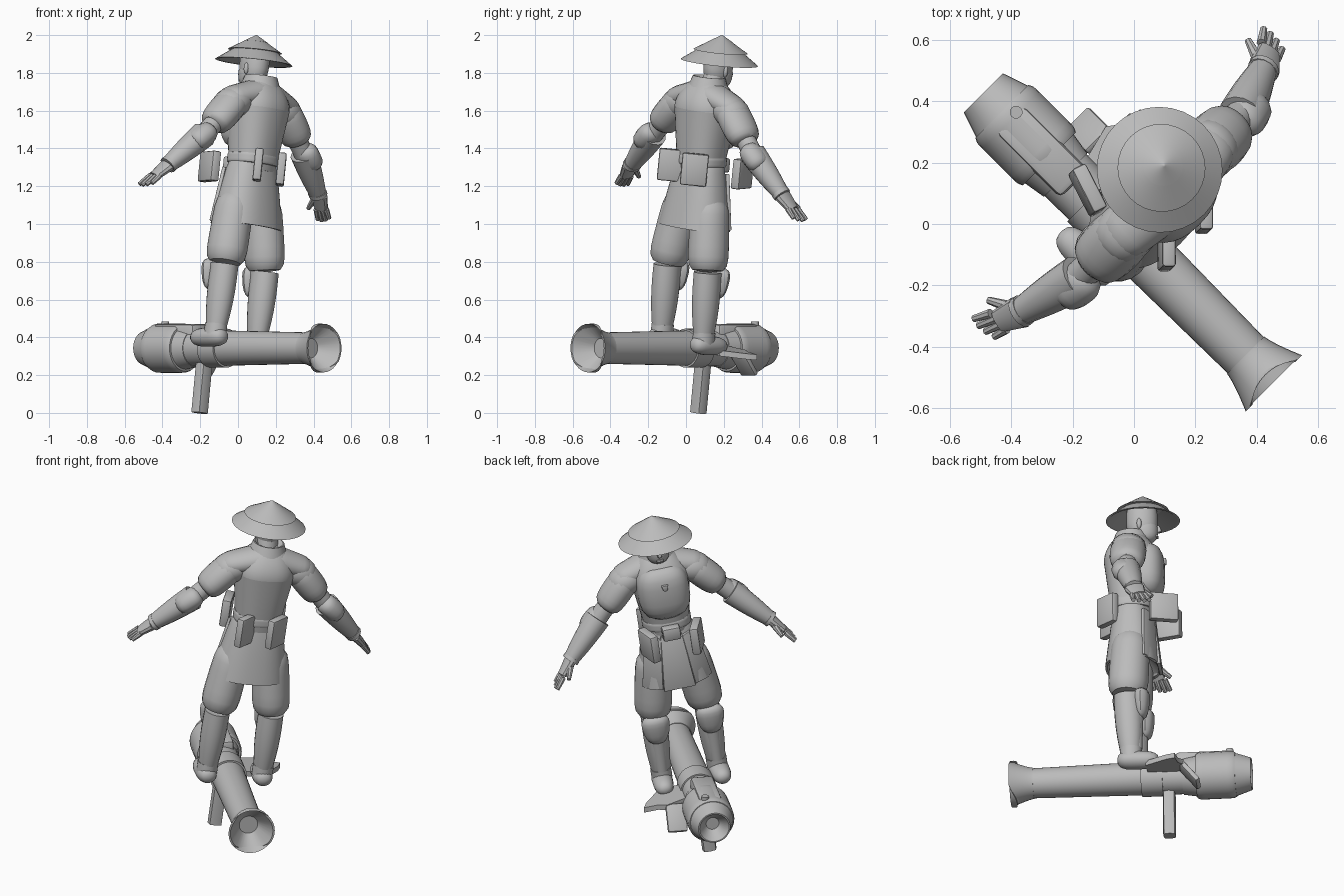
import bpy, bmesh
from math import sin, cos, pi, radians, copysign
from mathutils import Matrix, Vector as V, Euler

cube = bpy.data.objects.get("Cube")
if cube:
    bpy.data.objects.remove(cube)

grey = bpy.data.materials.new("plain grey")
grey.use_nodes = True
grey.diffuse_color = (.5, .5, .5, 1)
grey.node_tree.nodes["Principled BSDF"].inputs["Base Color"].default_value = grey.diffuse_color

# The launcher lies diagonally; the figure stands on it, leaning to its right
GUN = Matrix.Rotation(radians(-135), 4, 'Z')
BODY = GUN @ Matrix.Translation((.03, 0, .33)) @ Matrix.Rotation(radians(-8), 4, 'Y')
FORWARD, UP = V((0, 1, 0)), V((0, 0, 1))
parts = []


def finish(name, bm, frame, mirror):
    """Link the part, with a mirrored twin where asked."""
    bmesh.ops.recalc_face_normals(bm, faces=bm.faces)
    mesh = bpy.data.meshes.new(name)
    bm.to_mesh(mesh)
    bm.free()
    mesh.materials.append(grey)
    part = bpy.data.objects.new(name, mesh)
    part.matrix_world = frame
    bpy.context.collection.objects.link(part)
    if mirror:
        part.modifiers.new("mirror", 'MIRROR')
    parts.append(part)


def limb(name, start, end, radius, end_radius=None, flat=1, bulge=0, ease=1, rounded=None, square=1,
         hollow=0, notch=0, sides=20, steps=10, ref=FORWARD, frame=BODY, mirror=False):
    """Skin elliptical rings from start to end, with an optional bulge, rounded ends and hollow mouth."""
    start, end = V(start), V(end)
    end_radius = radius if end_radius is None else end_radius
    axis = (end - start).normalized()
    depth_dir = (ref - axis * ref.dot(axis)).normalized()
    width_dir = depth_dir.cross(axis)
    rings = []
    for i in range(steps + 1):
        t = (1 - cos(pi * i / steps)) / 2
        r = radius + (end_radius - radius) * t ** ease + bulge * sin(pi * t)
        if rounded:
            r *= max(.15, (1 - abs(2 * t - 1) ** rounded) ** (1 / rounded))
        rings.append((start.lerp(end, t), r, 0))
    rings[-1] = (end, rings[-1][1], notch)
    if hollow:
        rings.append((end, end_radius * .92, notch))
        rings.append((end - axis * hollow, end_radius * .4, 0))
    bm = bmesh.new()
    loops = []
    for centre, r, cut in rings:
        loop = []
        for k in range(sides):
            c, s = cos(2 * pi * k / sides), sin(2 * pi * k / sides)
            c, s = copysign(abs(c) ** square, c), copysign(abs(s) ** square, s)
            offset = width_dir * c * r + depth_dir * s * r * flat
            loop.append(bm.verts.new(centre + offset - axis * cut * max(0, abs(s) - .6)))
        loops.append(loop)
    for low, high in zip(loops, loops[1:]):
        for k in range(sides):
            bm.faces.new((low[k - 1], low[k], high[k], high[k - 1]))
    bm.faces.new(loops[0])
    bm.faces.new(loops[-1])
    finish(name, bm, frame, mirror)


def column(name, bottom, top, radius, end_radius=None, y=0, **options):
    """Upright limb on the figure's centre line."""
    limb(name, (0, y, bottom), (0, y, top), radius, end_radius, sides=32, **options)


def barrel(name, start, end, radius, end_radius=None, **options):
    """Limb along the launcher's axis."""
    limb(name, (.045, start, .343), (.045, end, .343), radius, end_radius,
         sides=32, ref=UP, frame=GUN, **options)


def box(name, loc, size, turn=(0, 0, 0), bevel=.01, foot=1, frame=BODY, mirror=False):
    """Bevelled box; foot scales the width of its lower end."""
    bm = bmesh.new()
    bmesh.ops.create_cube(bm, size=1)
    for vert in bm.verts:
        if vert.co.z < 0:
            vert.co.x *= foot
    bmesh.ops.scale(bm, vec=size, verts=bm.verts)
    bmesh.ops.bevel(bm, geom=bm.edges[:], offset=bevel, segments=2, affect='EDGES', profile=.5)
    rotation = Euler([radians(angle) for angle in turn]).to_matrix().to_4x4()
    bm.transform(Matrix.Translation(loc) @ rotation)
    finish(name, bm, frame, mirror)


# Launcher tube, flared muzzle and rear casing
barrel("launcher_tube", -.35, .58, .098, .083)
barrel("tube_band", -.16, -.04, .103)
barrel("muzzle_flare", .56, .69, .086, .13, ease=1.3, hollow=.1, notch=.1)
barrel("casing_neck", -.36, -.27, .115, .1)
barrel("rear_casing", -.34, -.57, .131, rounded=12)
barrel("rear_cap", -.55, -.65, .124, .09, hollow=.06)
box("casing_block", (.045, -.38, .41), (.13, .3, .12), bevel=.02, frame=GUN)
limb("casing_knob", (.014, -.53, .44), (.014, -.53, .485), .021, sides=12, frame=GUN)
limb("grip", (.098, -.19, 0), (.062, -.19, .27), .04, flat=.9, square=.6, sides=8, steps=1, frame=GUN)

# Shoulder rest: sloping plate with a concave edge and a bent-down end
bm = bmesh.new()
outline = [(0, -.08), (-.17, -.08), (-.26, -.2), (-.28, -.25), (-.2, -.26), (-.16, -.29), (0, -.25)]
plate = bm.faces.new([bm.verts.new((x, y, .335 + x * .2)) for x, y in outline])
raised = bmesh.ops.extrude_face_region(bm, geom=[plate])["geom"]
bmesh.ops.translate(bm, vec=UP * .03, verts=[g for g in raised if isinstance(g, bmesh.types.BMVert)])
finish("shoulder_rest", bm, GUN, False)
box("shoulder_rest_end", (-.11, -.32, .265), (.11, .03, .16), turn=(-38, 0, 0), frame=GUN)

# Hat in three overlapping tiers
TIP = 1.686
column("hat_brim", TIP, 1.54, .003, .206, y=-.066, hollow=.07)
column("hat_middle", TIP, 1.6, .003, .144, y=-.066)
column("hat_top", TIP, 1.65, .003, .064, y=-.066)

# Head and neck
limb("neck", (0, -.015, 1.35), (0, -.045, 1.5), .065, .055)
limb("jaw", (0, -.085, 1.405), (0, -.065, 1.52), .055, .075, flat=1.15, rounded=3)
column("head", 1.43, 1.66, .071, y=-.06, flat=1.22, rounded=3)
box("nose", (0, -.15, 1.485), (.022, .03, .04), turn=(-20, 0, 0), bevel=.007)
box("mouth", (0, -.14, 1.442), (.04, .02, .014), bevel=.005)
limb("ears", (.066, -.05, 1.47), (.068, -.05, 1.53), .014, rounded=2, sides=10, mirror=True)

# Torso, breastplate and collar
column("torso", .96, 1.29, .12, .166, flat=.92, square=.85)
column("upper_torso", 1.29, 1.44, .166, .085, ease=2, flat=.92, square=.85)
column("breastplate", 1.07, 1.39, .145, y=-.075, flat=.75, square=.8, rounded=3)
column("collar", 1.37, 1.465, .12, .086, hollow=.04)
limb("shoulder_slopes", (0, .015, 1.385), (.24, 0, 1.315), .075, .06, flat=1.4, rounded=6, mirror=True)
box("chest_clasp", (0, -.183, 1.29), (.04, .02, .035), foot=.5, bevel=.005)

# Waist, belt and skirt
column("belt", .99, 1.05, .137, flat=.9, square=.85, rounded=8)
column("skirt", 1, .66, .134, .206, flat=.74, square=.85, ease=.8, hollow=.1)
box("skirt_front_panel", (0, -.134, .81), (.12, .02, .32), turn=(-6, 0, 0), foot=1.5, bevel=.004)
box("skirt_flaps", (.12, -.1, .81), (.1, .02, .3), turn=(-6, -6, 32), foot=1.25, bevel=.004, mirror=True)
box("buckle_pouch", (0, -.145, .995), (.1, .06, .075))
box("front_pouches", (.135, -.185, .965), (.05, .16, .16), turn=(0, 0, -18), mirror=True)
for name, x in (("left_back_pouch", .087), ("right_back_pouch", -.087)):
    box(name, (x, .13, .98), (.14, .045, .17), turn=(0, 0, 45))

# Legs: puffed breeches, shins, guards and boots
HIP, KNEE, ANKLE = V((.1, 0, .82)), V((.152, .02, .44)), V((.157, .005, .06))
FRONT = V((0, -.03, 0))
limb("breeches", HIP, KNEE, .1, .108, flat=1.06, rounded=5, mirror=True)
limb("shins", KNEE, ANKLE, .07, .046, flat=1.1, bulge=.01, mirror=True)
limb("greaves", KNEE + FRONT, ANKLE.lerp(KNEE, .15) + FRONT, .062, .036, mirror=True)
limb("knee_guards", (.154, -.055, .3), (.154, -.058, .47), .06, .09, flat=.6, rounded=3, sides=12, mirror=True)
limb("boots", (.156, .08, .055), (.166, -.15, .045), .06, .054, flat=.9, rounded=3, ref=UP, mirror=True)
limb("boot_cuffs", ANKLE, ANKLE + UP * .06, .058, flat=1.06, mirror=True)

# Arms: shoulder, puffed sleeve, elbow and flared forearm guard
SHOULDER, ELBOW, WRIST = V((.17, 0, 1.33)), V((.36, 0, 1.12)), V((.57, -.06, .91))
CUFF = ELBOW.lerp(WRIST, .08)
limb("shoulders", (.1, 0, 1.34), (.28, 0, 1.26), .085, flat=1.15, rounded=2.5, mirror=True)
limb("sleeves", SHOULDER, ELBOW.lerp(SHOULDER, .18), .08, .076, flat=1.2, bulge=.006, rounded=5, mirror=True)
limb("elbows", SHOULDER.lerp(ELBOW, .6), CUFF, .052, mirror=True)
limb("forearms", CUFF, WRIST, .07, .042, flat=1.06, bulge=.004, sides=14, mirror=True)
limb("elbow_guards", (.345, .02, 1.14), (.46, 0, 1.04), .06, flat=1.15, rounded=3, sides=12, mirror=True)
limb("wrist_bands", WRIST.lerp(ELBOW, .07), WRIST, .046, flat=1.15, sides=14, mirror=True)

# Hands: palm, four fingers and a thumb
PALM_END, REACH = V((.63, -.088, .845)), V((.05, -.022, -.056))
limb("palms", WRIST, PALM_END, .028, .02, flat=2, square=.8, sides=12, mirror=True)
for k, length in enumerate((.8, .95, 1, .9)):
    across = FORWARD * (.036 - .024 * k)
    limb("fingers", PALM_END + across, PALM_END + across * 1.2 + REACH * length, .016, .012,
         sides=8, steps=3, mirror=True)
limb("thumbs", (.575, -.09, .895), (.605, -.16, .845), .02, .012, sides=8, steps=3, mirror=True)

# Smooth shading with sharp creases kept
bpy.ops.object.select_all(action='DESELECT')
for part in parts:
    part.select_set(True)
bpy.context.view_layer.objects.active = parts[0]
bpy.ops.object.shade_smooth_by_angle(angle=radians(40))
